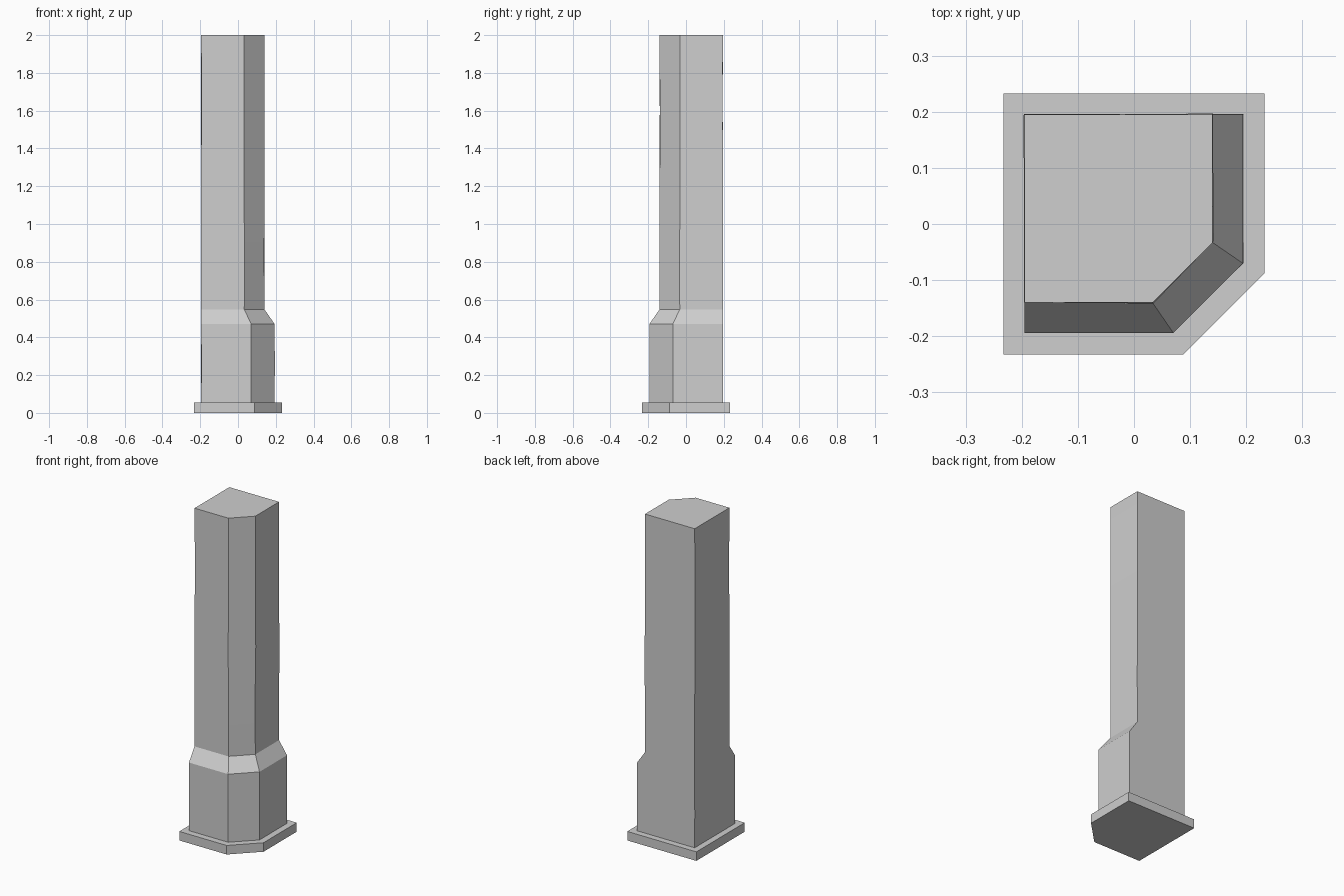
import bpy
import bmesh
import random

random.seed(4)

cube = bpy.data.objects.get("Cube")
if cube:
    bpy.data.objects.remove(cube, do_unlink=True)

# Single stone colour
stone = bpy.data.materials.new("grey_stone")
stone.use_nodes = True
COLOR = (0.62, 0.62, 0.62, 1)
stone.diffuse_color = COLOR
stone.node_tree.nodes["Principled BSDF"].inputs["Base Color"].default_value = COLOR


def section(back, front, cut):
    """Square plan with its front left corner cut off."""
    return [(-back, back), (-back, -front), (front - cut, -front),
            (front, cut - front), (front, back)]


def loft(name, rings):
    """Skin rings of (height, section, wear) and cap both ends."""
    bm = bmesh.new()
    loops = []
    for z, plan, wear in rings:
        loops.append([bm.verts.new((x + random.uniform(-wear, wear),
                                    y + random.uniform(-wear, wear), z))
                      for x, y in plan])
    for low, high in zip(loops, loops[1:]):
        for i in range(len(low)):
            j = (i + 1) % len(low)
            bm.faces.new((low[i], low[j], high[j], high[i]))
    bm.faces.new(loops[0][::-1])
    bm.faces.new(loops[-1])
    bmesh.ops.recalc_face_normals(bm, faces=bm.faces)
    mesh = bpy.data.meshes.new(name)
    bm.to_mesh(mesh)
    bm.free()
    mesh.materials.append(stone)
    obj = bpy.data.objects.new(name, mesh)
    bpy.context.collection.objects.link(obj)
    bpy.context.view_layer.objects.active = obj
    obj.select_set(True)
    bpy.ops.object.shade_smooth_by_angle()
    obj.select_set(False)
    return obj


# Thin foot plate
plate = section(0.233, 0.233, 0.146)
loft("foot_plate", [(0, plate, 0), (0.055, plate, 0)])

# Thick base, sloped shoulder and slightly worn shaft
base = section(0.195, 0.194, 0.124)
shaft = section(0.195, 0.14, 0.107)
worn = [(z, shaft, 0.002) for z in (0.85, 1.2, 1.6)]
loft("pillar", [(0.055, base, 0), (0.26, base, 0.001), (0.47, base, 0),
                (0.548, shaft, 0), *worn, (2, shaft, 0)])
